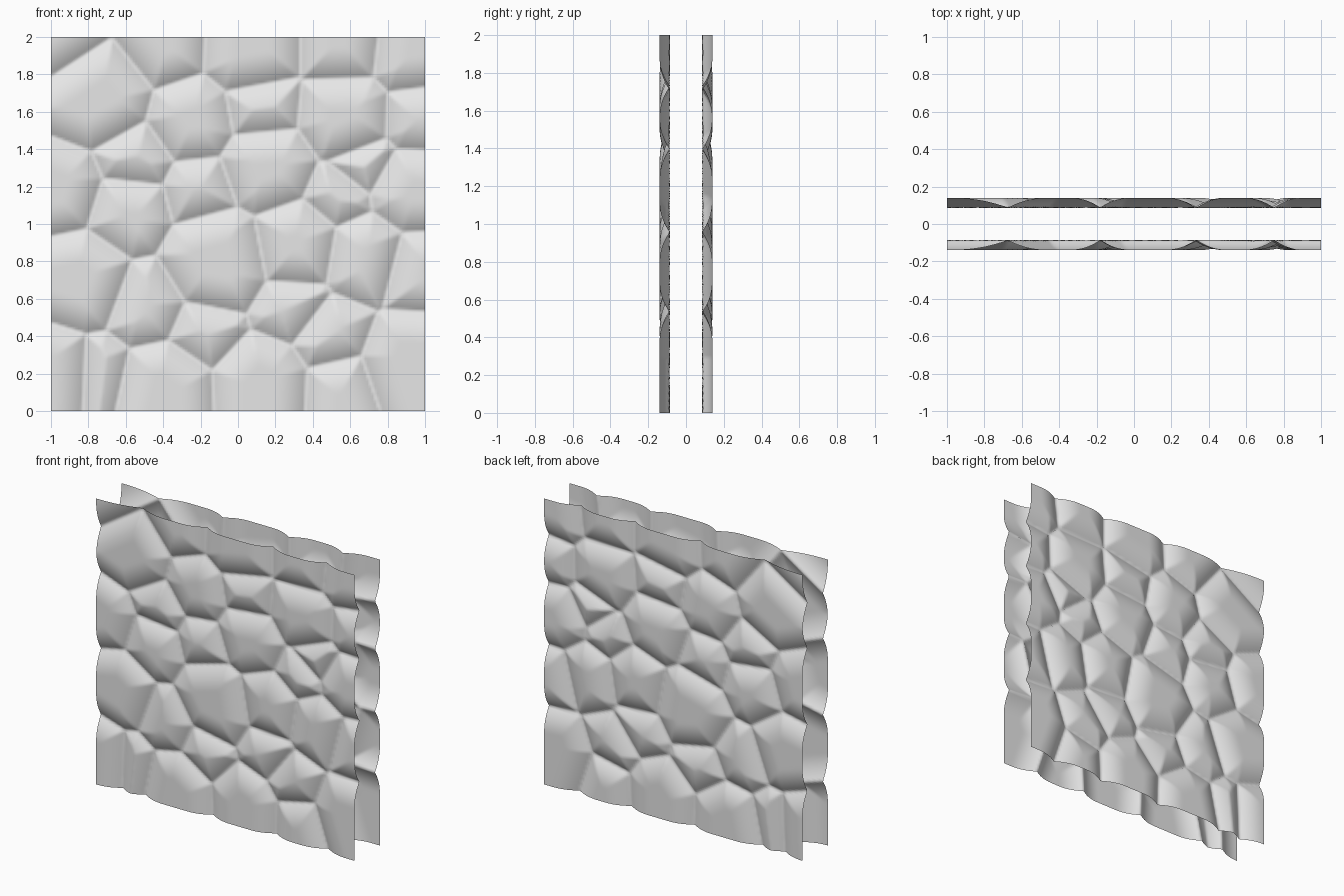
import bpy
import bmesh
import math
from mathutils import Matrix, Vector

old = bpy.data.objects.get("Cube")
if old:
    bpy.data.objects.remove(old, do_unlink=True)

# Wall dimensions
GROOVE_DEPTH = 0.085
STONE_RISE = 0.055
SHOULDER = 0.17
CELLS = 150

# Stones from top to bottom: centre x, centre z, relative radius
STONES = [
    (-.96, 2.02, .2), (-.74, 1.68, .25), (-.39, 1.96, .2), (.07, 1.94, .24),
    (.56, 1.94, .2), (.9, 1.9, .18),
    (-.25, 1.55, .21), (.13, 1.62, .18), (.57, 1.58, .23), (.94, 1.57, .15),
    (-.55, 1.34, .18), (.16, 1.3, .23), (.67, 1.32, .15), (.92, 1.18, .2),
    (-.93, 1.18, .2), (-.58, 1.07, .21), (-.21, 1.17, .18), (.53, 1.14, .16),
    (-.83, .7, .24), (-.11, .8, .28), (.31, .88, .24), (.67, .82, .22),
    (.94, .75, .18), (-.48, .57, .2), (.29, .56, .19), (-.18, .44, .18),
    (.5, .4, .2), (-.98, .22, .2), (-.75, .21, .14), (-.39, .13, .23),
    (.13, .15, .24), (.56, .13, .2), (.91, .25, .26),
]
STONES = [(Vector((x, z)), r) for x, z, r in STONES]


def power(point, stone):
    centre, radius = stone
    return (point - centre).length_squared - radius ** 2


def relief(x, z):
    """Rounded stone height, falling into the joints between neighbours."""
    point = Vector((x, z))
    own = min(STONES, key=lambda s: power(point, s))
    own_power = power(point, own)
    joint = min((power(point, s) - own_power) / (2 * (s[0] - own[0]).length)
                for s in STONES if s is not own)
    t = min(joint / SHOULDER, 1)
    return GROOVE_DEPTH + STONE_RISE * (1 - (1 - t) ** 2.2)


# Stone material
stone_grey = bpy.data.materials.new("stone grey")
stone_grey.use_nodes = True
colour = (0.8, 0.8, 0.8, 1)
stone_grey.diffuse_color = colour
stone_grey.node_tree.nodes["Principled BSDF"].inputs["Base Color"].default_value = colour

# Front sheet of stones, standing upright and open at its edges
mesh = bpy.data.meshes.new("stone_wall")
bm = bmesh.new()
upright = Matrix.Translation((0, 0, 1)) @ Matrix.Rotation(math.pi / 2, 4, "X")
bmesh.ops.create_grid(bm, x_segments=CELLS, y_segments=CELLS, size=1, matrix=upright)
for vert in bm.verts:
    vert.co.y = -relief(vert.co.x, vert.co.z)
for face in bm.faces:
    face.smooth = True
bm.to_mesh(mesh)
bm.free()
mesh.materials.append(stone_grey)

wall = bpy.data.objects.new("stone_wall", mesh)
bpy.context.collection.objects.link(wall)

# Matching sheet on the back
mirror = wall.modifiers.new("back_sheet", "MIRROR")
mirror.use_axis = (False, True, False)
mirror.use_mirror_merge = False
